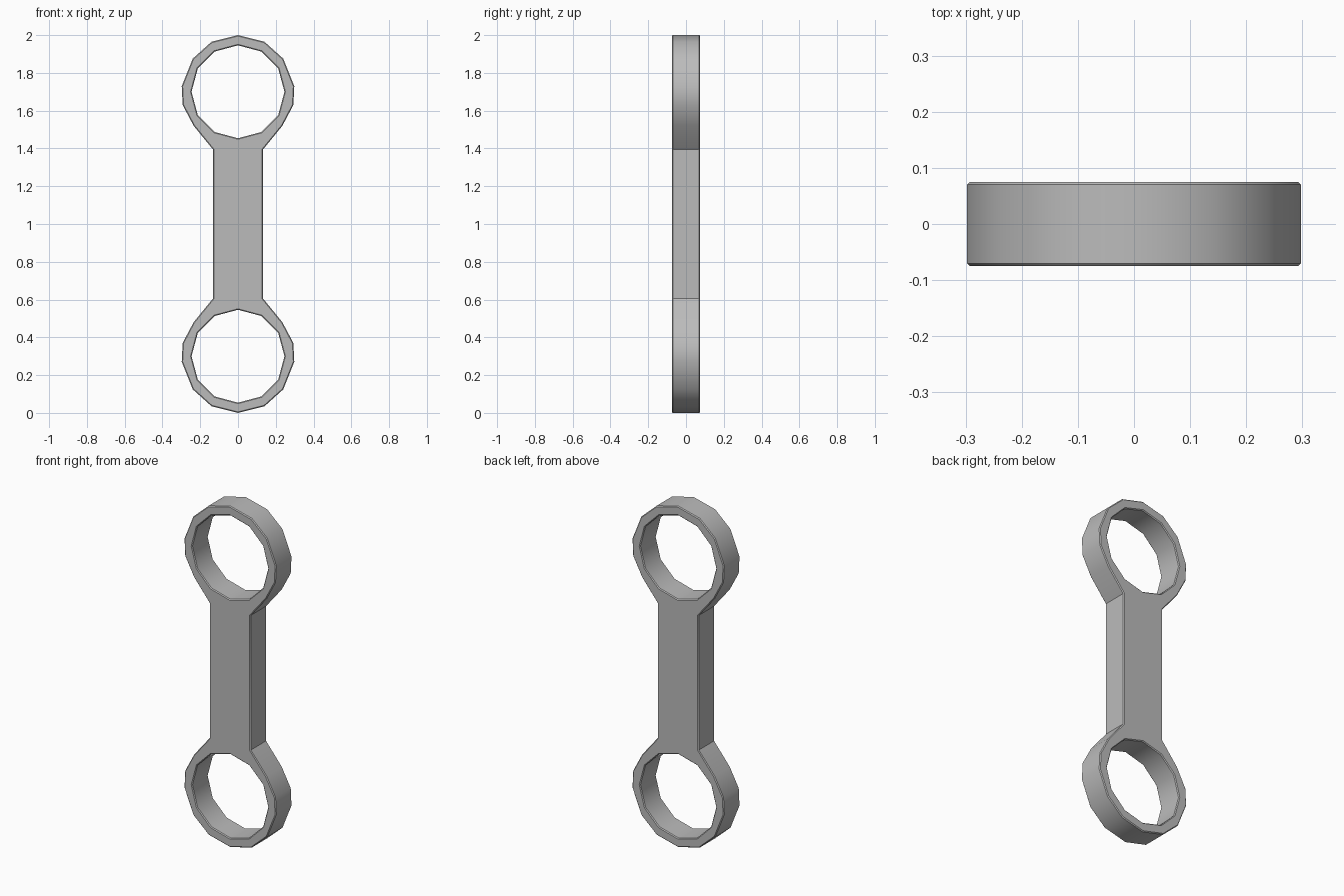
import bpy
import bmesh
from math import sin, cos, radians, tau

cube = bpy.data.objects.get("Cube")
if cube:
    bpy.data.objects.remove(cube, do_unlink=True)

DEPTH = 0.15
HOLE_RADIUS = 0.246
RING_HEIGHTS = (0.3, 1.7)

# Upper right quarter of the outline: shaft corner, neck, then ring
quarter = [(0.133, 1.395), (0.235, 1.52), (0.293, 1.63),
           (0.298, 1.73), (0.24, 1.875), (0.14, 1.965), (0, 2)]
upper = quarter + [(-x, z) for x, z in reversed(quarter[:-1])]
outline = upper + [(-x, 2 - z) for x, z in upper]


def hole(height, sides=12):
    return [(HOLE_RADIUS * sin(tau * i / sides),
             height + HOLE_RADIUS * cos(tau * i / sides)) for i in range(sides)]


def add_loop(bm, points):
    verts = [bm.verts.new((x, -DEPTH / 2, z)) for x, z in points]
    return [bm.edges.new((a, b)) for a, b in zip(verts, verts[1:] + verts[:1])]


# Flat plate with two holes, pushed back to its full depth
bm = bmesh.new()
edges = add_loop(bm, outline)
for height in RING_HEIGHTS:
    edges += add_loop(bm, hole(height))
bmesh.ops.triangle_fill(bm, edges=edges, use_beauty=True, normal=(0, -1, 0))
extruded = bmesh.ops.extrude_face_region(bm, geom=bm.faces[:], use_keep_orig=True)
back = [v for v in extruded["geom"] if isinstance(v, bmesh.types.BMVert)]
bmesh.ops.translate(bm, verts=back, vec=(0, DEPTH, 0))
bmesh.ops.recalc_face_normals(bm, faces=bm.faces[:])

mesh = bpy.data.meshes.new("double_ring_link")
bm.to_mesh(mesh)
bm.free()
link = bpy.data.objects.new("double_ring_link", mesh)
bpy.context.collection.objects.link(link)

# Plain grey metal
grey = bpy.data.materials.new("grey_metal")
grey.use_nodes = True
colour = (0.5, 0.5, 0.5, 1)
grey.diffuse_color = colour
grey.node_tree.nodes["Principled BSDF"].inputs["Base Color"].default_value = colour
mesh.materials.append(grey)

# Smooth rims with sharp, slightly worn edges
bpy.ops.object.select_all(action="DESELECT")
link.select_set(True)
bpy.context.view_layer.objects.active = link
bpy.ops.object.shade_smooth_by_angle(angle=radians(35))
bevel = link.modifiers.new("worn_edges", "BEVEL")
bevel.width = 0.005
bevel.segments = 1
bevel.limit_method = "ANGLE"
bevel.angle_limit = radians(60)
